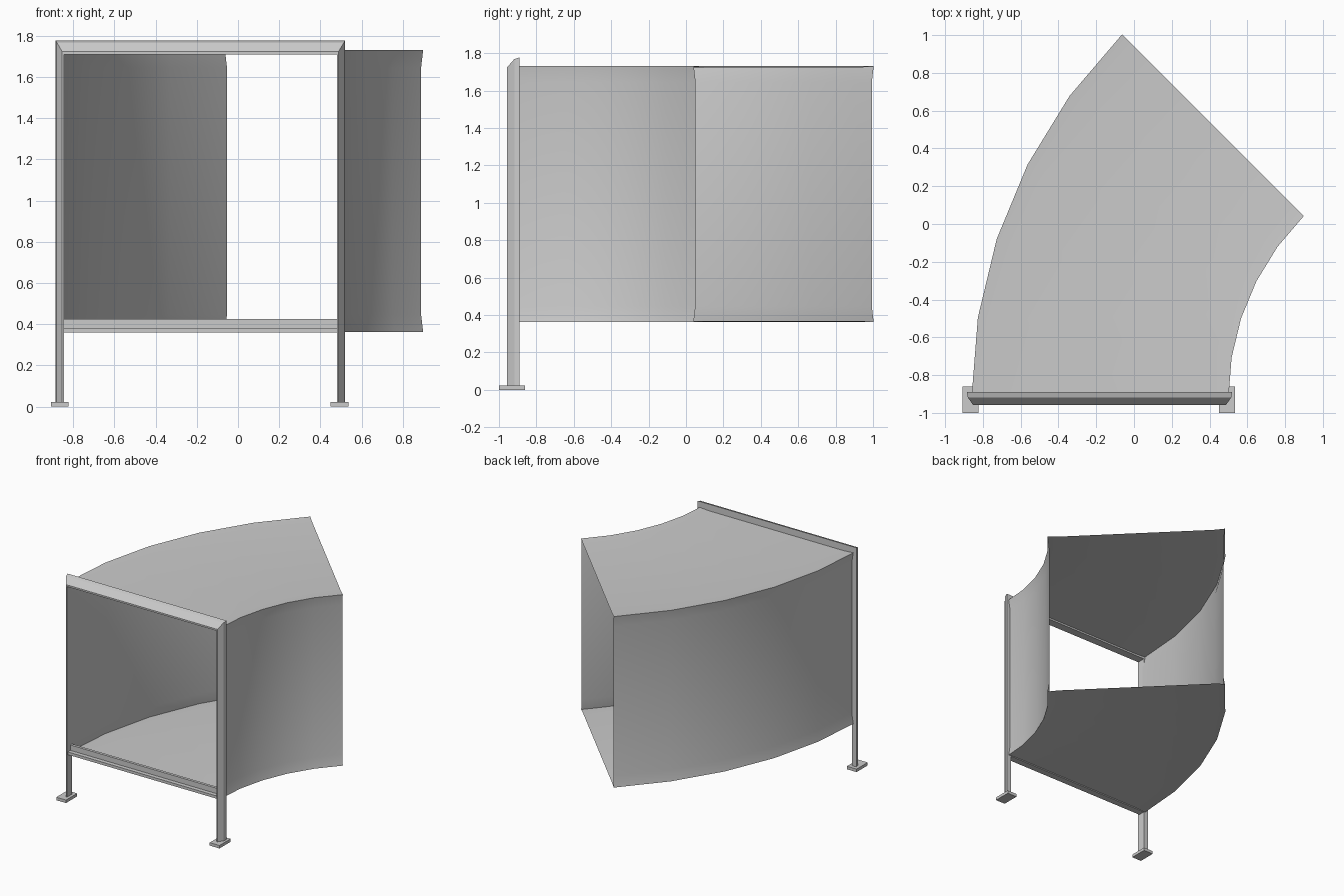
import bpy, bmesh, math

if "Cube" in bpy.data.objects:
    bpy.data.objects.remove(bpy.data.objects["Cube"])


def finish(bm, name):
    bmesh.ops.recalc_face_normals(bm, faces=bm.faces)
    me = bpy.data.meshes.new(name)
    bm.to_mesh(me)
    bm.free()
    ob = bpy.data.objects.new(name, me)
    bpy.context.collection.objects.link(ob)
    return ob


def skin(rings, name, caps):
    """Join closed rings of points into a tube."""
    bm = bmesh.new()
    vs = [[bm.verts.new(p) for p in ring] for ring in rings]
    n = len(vs[0])
    for a, b in zip(vs, vs[1:]):
        for i in range(n):
            j = (i + 1) % n
            bm.faces.new((a[i], a[j], b[j], b[i]))
    if caps:
        bm.faces.new(vs[0])
        bm.faces.new(vs[-1])
    return finish(bm, name)


def box(name, x0, x1, y0, y1, z0, z1):
    pts = lambda z: [(x0, y0, z), (x1, y0, z), (x1, y1, z), (x0, y1, z)]
    return skin([pts(z0), pts(z1)], name, True)


# Curved tunnel: square section with slightly flared corners, swept 45 degrees
CX, CY = 1.86, -0.92
R0, R1, Z0, Z1 = 1.36, 2.72, 0.362, 1.73
strip, dr, dz = 0.085, 0.014, 0.006
section = []
for r, z, sr, sz, r_first in ((R0, Z0, 1, 1, False), (R1, Z0, -1, 1, True),
                              (R1, Z1, -1, -1, False), (R0, Z1, 1, -1, True)):
    on_wall = (r + sr * dr, z + sz * strip)
    on_floor = (r + sr * strip, z + sz * dz)
    trio = [on_wall, (r, z), on_floor]
    section += trio[::-1] if r_first else trio

rings = []
for k in range(6):
    a = math.radians(9 * k)
    rings.append([(CX - r * math.cos(a), CY + r * math.sin(a), z) for r, z in section])
tunnel = skin(rings, "curved_tunnel", False)
bpy.context.view_layer.objects.active = tunnel
tunnel.select_set(True)
bpy.ops.object.shade_smooth_by_angle(angle=math.radians(30))

# Entrance frame: two posts and a mitred top beam from one profile
XL, XR, ZT = -0.845, 0.48, 1.71
profile = [(0, -0.957), (0.2, -0.957), (0.87, -0.918), (1, -0.89), (0, -0.89)]
post_w, beam_h = 0.04, 0.067
rings = []
for side, top in ((-1, False), (-1, True), (1, True), (1, False)):
    x = XL if side < 0 else XR
    rings.append([(x + side * t * post_w, y, ZT + t * beam_h if top else 0.02)
                  for t, y in profile])
skin(rings, "entrance_frame", True)

# Sill: ledge with an upright lip behind it
box("sill_ledge", XL, XR, -0.945, -0.89, 0.36, 0.382)
box("sill_lip", XL, XR, -0.912, -0.89, 0.382, 0.425)

# Foot plates
for name, x in (("left_foot", -0.865), ("right_foot", 0.493)):
    box(name, x - 0.043, x + 0.043, -1.0, -0.86, 0, 0.024)
